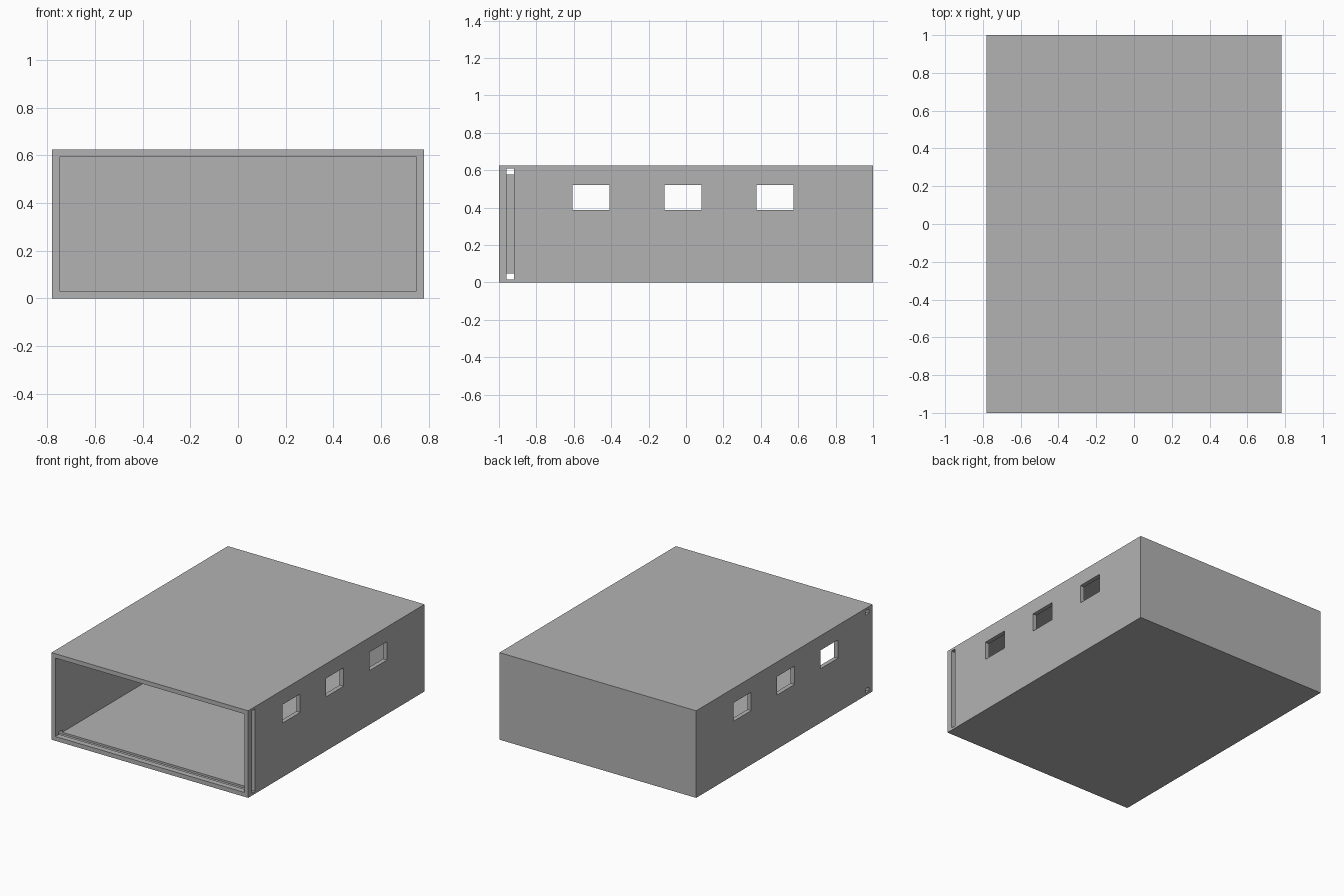
import bpy

cube = bpy.data.objects.get("Cube")
if cube:
    bpy.data.objects.remove(cube, do_unlink=True)

# Main sizes
HALF_W, HEIGHT, WALL = 0.781, 0.625, 0.031
SLOT_Y = (-0.959, -0.92)
SLOT_Z = (0.017, 0.608)
RAIL = 0.031

grey = bpy.data.materials.new("plain_grey")
grey.use_nodes = True
colour = (0.45, 0.45, 0.45, 1)
grey.diffuse_color = colour
grey.node_tree.nodes["Principled BSDF"].inputs["Base Color"].default_value = colour


def box(name, xs, ys, zs):
    """Box between pairs of limits on each axis."""
    mesh = bpy.data.meshes.new(name)
    verts = [(x, y, z) for x in xs for y in ys for z in zs]
    faces = [(0, 1, 3, 2), (4, 6, 7, 5), (0, 4, 5, 1),
             (2, 3, 7, 6), (0, 2, 6, 4), (1, 5, 7, 3)]
    mesh.from_pydata(verts, [], faces)
    mesh.materials.append(grey)
    obj = bpy.data.objects.new(name, mesh)
    bpy.context.collection.objects.link(obj)
    return obj


def cut(target, cutter):
    """Subtract the cutter from the target, then discard it."""
    cutter.hide_render = True
    mod = target.modifiers.new("cut", "BOOLEAN")
    mod.operation, mod.solver, mod.object = "DIFFERENCE", "EXACT", cutter
    bpy.context.view_layer.objects.active = target
    bpy.ops.object.modifier_apply(modifier=mod.name)
    bpy.data.objects.remove(cutter, do_unlink=True)


# Outer case, hollowed from the open front
case = box("case", (-HALF_W, HALF_W), (-1, 1), (0, HEIGHT))
inner = HALF_W - WALL
cut(case, box("cavity_cutter", (-inner, inner), (-1.1, 1 - WALL), (WALL, HEIGHT - WALL)))

# Three windows through both side walls
for i in (-1, 0, 1):
    mid = -0.017 + i * 0.492
    cut(case, box("window_cutter", (-1, 1), (mid - 0.099, mid + 0.099), (0.388, 0.52)))

# Door rails running through the floor and ceiling, out of both sides
low, high = SLOT_Z
for zs in ((low, low + RAIL), (high - RAIL, high)):
    cut(case, box("rail_cutter", (-1, 1), SLOT_Y, zs))

# Tall slot in one side wall, where the sliding door enters
cut(case, box("slot_cutter", (inner - 0.02, 1), SLOT_Y, SLOT_Z))
